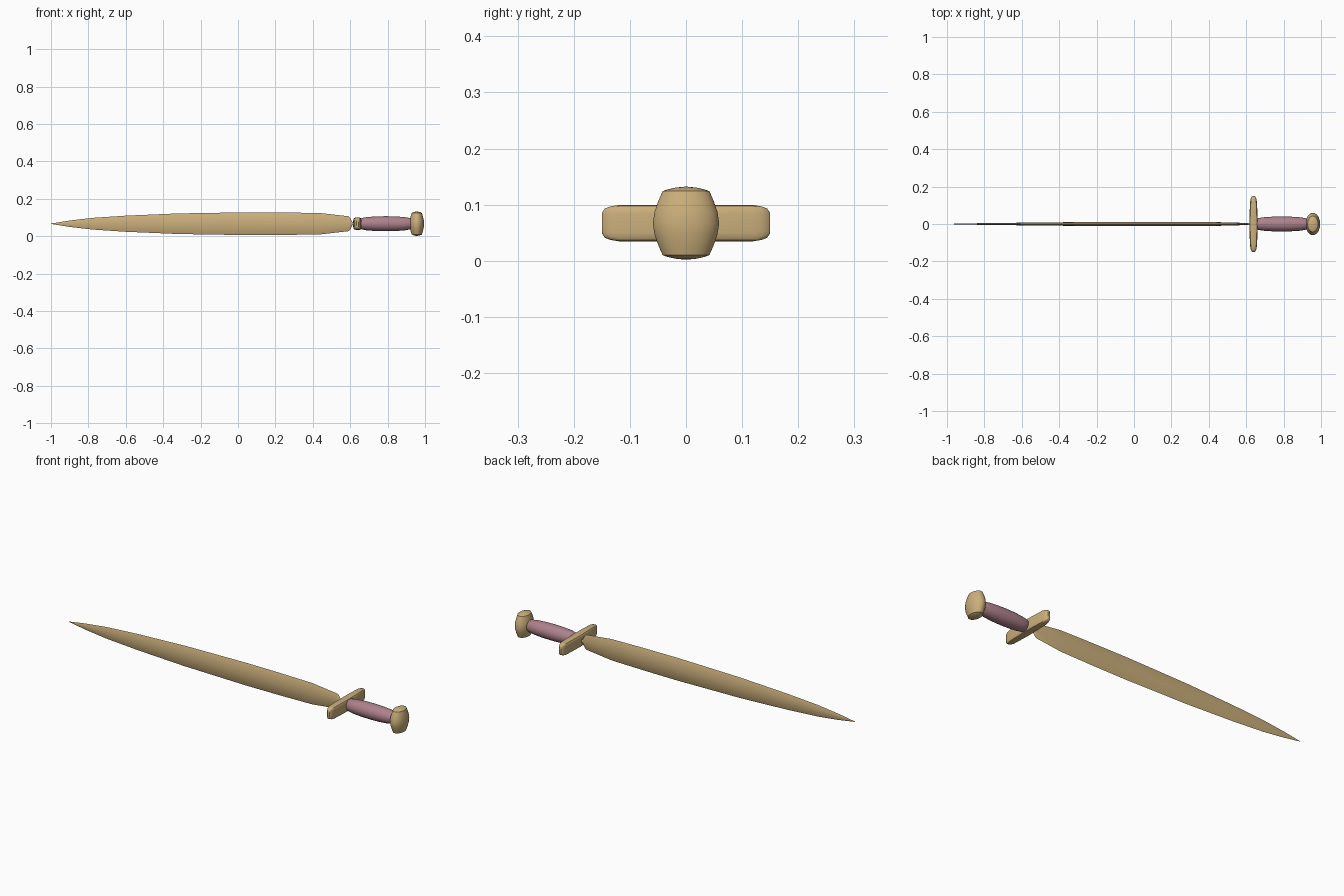
import bpy, bmesh
from math import cos, sin, pi, copysign

if "Cube" in bpy.data.objects:
    bpy.data.objects.remove(bpy.data.objects["Cube"])

ZC = 0.067  # height of the sword's centre line


def material(name, rgb):
    m = bpy.data.materials.new(name)
    m.diffuse_color = (*rgb, 1)
    m.use_nodes = True
    m.node_tree.nodes["Principled BSDF"].inputs["Base Color"].default_value = m.diffuse_color
    return m


bronze = material("bronze", (0.60, 0.43, 0.20))
leather = material("leather", (0.42, 0.22, 0.26))


def ellipse(n, power=2.0):
    """Unit (super)ellipse section."""
    pts = []
    for i in range(n):
        a = 2 * pi * (i + 0.5) / n
        c, s = cos(a), sin(a)
        pts.append((copysign(abs(c) ** (2 / power), c), copysign(abs(s) ** (2 / power), s)))
    return pts


def lens(n):
    """Unit section with two sharp edges, at v = +1 and v = -1."""
    side = [-cos(pi * i / n) for i in range(n)]
    return [(1 - v * v, v) for v in side] + [(v * v - 1, -v) for v in side]


def loft(name, stations, section, place, mat, angle=35):
    """Skin a section scaled by (position, half_u, half_v) stations."""
    bm = bmesh.new()
    rings = [[bm.verts.new(place(t, u * hu, v * hv)) for u, v in section]
             for t, hu, hv in stations]
    n = len(section)
    for a, b in zip(rings, rings[1:]):
        for i in range(n):
            j = (i + 1) % n
            bm.faces.new((a[i], a[j], b[j], b[i]))
    bm.faces.new(rings[0][::-1])
    bm.faces.new(rings[-1])
    bmesh.ops.remove_doubles(bm, verts=bm.verts, dist=1e-6)
    bmesh.ops.recalc_face_normals(bm, faces=bm.faces)
    me = bpy.data.meshes.new(name)
    bm.to_mesh(me)
    bm.free()
    ob = bpy.data.objects.new(name, me)
    bpy.context.collection.objects.link(ob)
    me.materials.append(mat)
    bpy.ops.object.select_all(action='DESELECT')
    ob.select_set(True)
    bpy.context.view_layer.objects.active = ob
    bpy.ops.object.shade_smooth_by_angle(angle=angle * pi / 180)
    return ob


def along_x(t, u, v):
    return (t, u, ZC + v)


def along_y(t, u, v):
    return (0.639 + u, t, ZC + v)


def along_z(t, u, v):
    return (0.956 + u, v, ZC + t)


def mirrored(half):
    """Repeat stations given from the end to the centre on the other side."""
    return half + [(-t, u, v) for t, u, v in half[::-1] if t != 0]


# Leaf-shaped blade, sharp along both edges
loft("blade", [(-1, 0.0003, 0.001), (-0.9, 0.003, 0.017), (-0.78, 0.005, 0.031),
               (-0.6, 0.007, 0.043), (-0.32, 0.010, 0.055), (0.05, 0.012, 0.061),
               (0.25, 0.012, 0.060), (0.44, 0.010, 0.057), (0.59, 0.006, 0.040),
               (0.60, 0.005, 0.030), (0.612, 0.004, 0.008), (0.63, 0.004, 0.008)],
     lens(8), along_x, bronze)

# Crossguard, thickest in the middle with rounded ends
loft("crossguard", mirrored([(-0.15, 0.006, 0.018), (-0.145, 0.011, 0.026),
                             (-0.135, 0.015, 0.030), (-0.12, 0.018, 0.0325),
                             (-0.06, 0.0215, 0.0325), (0, 0.023, 0.0325)]),
     ellipse(16, 5), along_y, bronze)

# Swelling grip
loft("grip", [(x, r, r) for x, r in
              [(0.65, 0.024), (0.662, 0.031), (0.69, 0.036), (0.74, 0.0395), (0.79, 0.0405),
               (0.84, 0.0395), (0.89, 0.036), (0.918, 0.031), (0.935, 0.025)]],
     ellipse(24), along_x, leather)

# Upright barrel pommel with shallow domed ends
loft("pommel", mirrored([(z, 0.66 * r, r) for z, r in
                         [(-0.065, 0.002), (-0.0635, 0.018), (-0.0605, 0.032), (-0.057, 0.042),
                          (-0.04, 0.0495), (-0.02, 0.0565), (0, 0.0595)]]),
     ellipse(28), along_z, bronze, 30)
